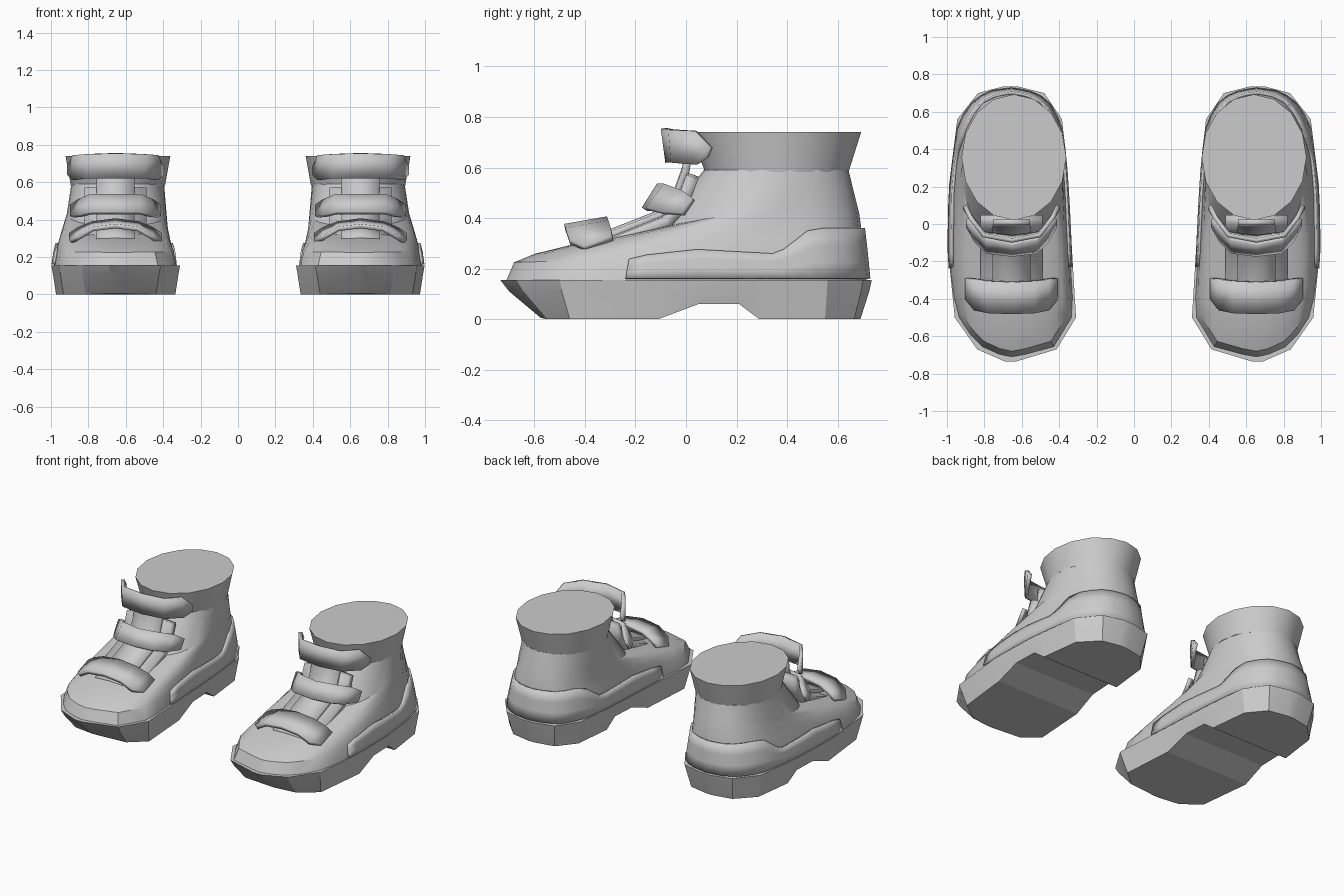
import bpy, bmesh, math
from mathutils import Vector
from mathutils.bvhtree import BVHTree

cube = bpy.data.objects.get("Cube")
if cube:
    bpy.data.objects.remove(cube, do_unlink=True)

grey = bpy.data.materials.new("plain grey")
grey.use_nodes = True
COLOR = (0.6, 0.6, 0.6, 1)
grey.diffuse_color = COLOR
grey.node_tree.nodes["Principled BSDF"].inputs["Base Color"].default_value = COLOR


def interp(table, t):
    """Piecewise linear lookup in a list of (t, value)."""
    if t <= table[0][0]:
        return table[0][1]
    for (a, va), (b, vb) in zip(table, table[1:]):
        if t <= b:
            return va + (vb - va) * (t - a) / (b - a)
    return table[-1][1]


def loft(name, rows, closed=False, caps=False, thickness=0, angle=30):
    """Skin rows of points, then mirror across x = 0 to give the pair."""
    bm = bmesh.new()
    grid = [[bm.verts.new(p) for p in row] for row in rows]
    n = len(grid[0])
    for a, b in zip(grid, grid[1:]):
        for i in range(n if closed else n - 1):
            j = (i + 1) % n
            bm.faces.new((a[i], a[j], b[j], b[i]))
    if caps:
        bm.faces.new(grid[0])
        bm.faces.new(grid[-1])
    bmesh.ops.remove_doubles(bm, verts=bm.verts, dist=0.0005)
    bmesh.ops.recalc_face_normals(bm, faces=bm.faces)
    tree = BVHTree.FromBMesh(bm)
    mesh = bpy.data.meshes.new(name)
    bm.to_mesh(mesh)
    bm.free()
    obj = bpy.data.objects.new(name, mesh)
    bpy.context.collection.objects.link(obj)
    mesh.materials.append(grey)
    if thickness:
        solid = obj.modifiers.new("Thickness", "SOLIDIFY")
        solid.thickness = thickness
        solid.offset = 0
    obj.modifiers.new("Pair", "MIRROR").use_mirror_merge = False
    bpy.ops.object.select_all(action="DESELECT")
    obj.select_set(True)
    bpy.context.view_layer.objects.active = obj
    bpy.ops.object.shade_smooth_by_angle(angle=math.radians(angle))
    return tree


# Footprint edges as (y, x)
OUTER = [(-.735, .69), (-.665, .85), (-.49, .965), (-.2, 1.0), (.2, .99),
         (.56, .945), (.705, .83), (.735, .7)]
INNER = [(-.735, .63), (-.68, .42), (-.5, .31), (0, .34), (.35, .36),
         (.56, .385), (.7, .48), (.735, .62)]
CX = .655

# Sole: stations of (top y, bottom y, bottom z) with a raised arch
rows = []
for y, yb, zb in [(-.735, -.575, .005), (-.67, -.55, 0), (-.5, -.46, 0), (-.11, -.11, 0),
                  (.05, .05, .06), (.21, .21, .06), (.29, .29, 0), (.56, .55, 0),
                  (.7, .665, 0), (.735, .69, 0)]:
    xi, xo = interp(INNER, y), interp(OUTER, y)
    ym = y + .22 * (yb - y)
    d, e = min(.025, (xo - xi) * .2), .008
    rows.append([(xi, y, .155), (xi + e, ym, .11), (xi + d, yb, zb),
                 (xo - d, yb, zb), (xo - e, ym, .11), (xo, y, .155)])
loft("sole", rows, closed=True, caps=True, angle=20)

# Upper: tilted rings from footprint to ankle
# (front y, front z, back y, back z, width scale, roundness)
RINGS = [(-.71, .155, .715, .155, .96, 0), (-.68, .225, .705, .26, .93, .1),
         (-.6, .258, .695, .35, .89, .25), (-.45, .295, .685, .42, .85, .4),
         (-.1, .365, .665, .5, .8, .75), (.07, .59, .643, .59, .74, 1)]
N = 32
rows = []
for yf, zf, yb, zb, scale, rnd in RINGS:
    row = []
    for k in range(N):
        a = 2 * math.pi * k / N
        v = .5 - .5 * math.cos(a)
        side = OUTER if math.sin(a) >= 0 else INNER
        foot = interp(side, -.735 + 1.47 * v) - CX
        if abs(math.sin(a)) < .01:
            foot = 0
        x = (foot * (1 - rnd) + .335 * math.sin(a) * rnd) * scale
        row.append((CX - .012 * rnd + x, yf + (yb - yf) * v, zf + (zb - zf) * v))
    rows.append(row)
body = loft("boot_upper", rows, closed=True, caps=True)


def on_body(origin, direction, lift):
    direction = Vector(direction).normalized()
    hit = body.ray_cast(Vector(origin), direction)[0]
    return hit + direction * lift


# Heel counter: thin panel wrapped around the back
HEEL_TOP = [(-.3, .2), (-.27, .225), (-.2, .25), (.04, .275), (.37, .258), (.54, .36), (.75, .36)]
rows = []
for k in range(37):
    t = -1 + k / 18
    y = -.3 + 1.0 * (1 - abs(t) ** 1.6)
    x = CX + math.copysign(.33 * min(1, abs(t) * 2.6), t)
    direction = (x - CX, y - .1 if abs(t) < .6 else (y - .1) * .85, 0)
    if abs(t) < .03:
        direction = (0, 1, 0)
    low = on_body((CX, .1, .165), direction, .008)
    top = interp(HEEL_TOP, low.y)
    rows.append([on_body((CX, .1, .16 + (top - .16) * s / 3), direction, .008) for s in range(4)])
loft("heel_counter", rows, thickness=.014)

# Toe cap: quarter dome laid over the toe
rows = []
for i in range(13):
    az = math.radians(-86 + 172 * i / 12)
    row = []
    for j in range(7):
        el = math.radians(4 + 84 * j / 6)
        row.append(on_body((CX, -.59, .152), (math.sin(az) * math.cos(el),
                   -math.cos(az) * math.cos(el), math.sin(el)), .008))
    rows.append(row)
loft("toe_cap", rows, thickness=.014, angle=40)


def tongue(name, profile, half_width, drop, thickness):
    loft(name, [[(CX + s * half_width, y, z - drop - abs(s) * .01) for s in (-1, 0, 1)]
                for y, z in profile], thickness=thickness)


# Tongue: narrow raised strip on a wider base
TONGUE = [(-.42, .3), (-.3, .34), (-.1, .42), (-.04, .49), (0, .6), (.01, .68)]
tongue("tongue", TONGUE, .1, 0, .03)
tongue("tongue_base", [(y + .025, z - .012) for y, z in TONGUE[:5]], .165, .015, .05)


def strap(name, half):
    """Half stations: (x offset, low y, low z, high y, high z)."""
    full = [(-s[0],) + s[1:] for s in reversed(half)] + half[1:]
    loft(name, [[(CX + x, y0, z0), (CX + x, y1, z1)] for x, y0, z0, y1, z1 in full],
         thickness=.024, angle=20)


# Closing straps
strap("toe_strap", [(0, -.48, .365, -.31, .395), (.12, -.475, .35, -.305, .38),
                    (.195, -.46, .305, -.295, .35), (.24, -.4, .28, -.29, .32)])
strap("instep_strap", [(0, -.165, .435, -.105, .53), (.13, -.15, .435, -.08, .53),
                       (.19, -.09, .42, -.01, .505), (.235, -.01, .415, .03, .475)])
strap("ankle_strap", [(0, -.07, .62, -.088, .755), (.15, -.05, .62, -.06, .75),
                      (.22, .04, .612, .035, .745), (.25, .085, .64, .1, .68)])

# Padded collar with a closed top
rows = []
for yf, yb, w, z in [(.075, .643, .252, .582), (.02, .693, .28, .74)]:
    rows.append([(.642 + w * math.sin(2 * math.pi * k / 16),
                  (yf + yb) / 2 - (yb - yf) / 2 * math.cos(2 * math.pi * k / 16), z)
                 for k in range(16)])
loft("collar", rows, closed=True, caps=True)
